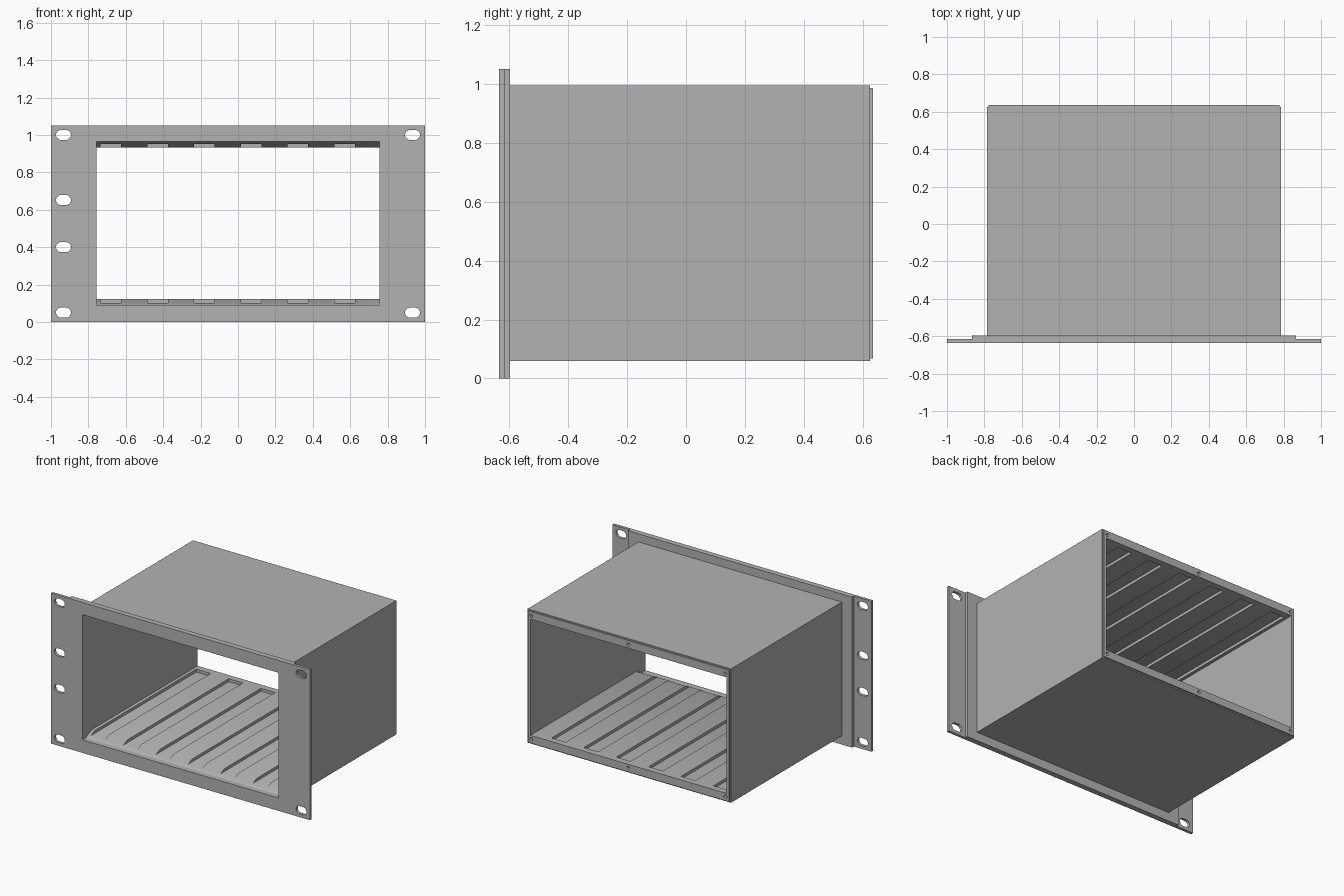
import bpy, bmesh, math

if "Cube" in bpy.data.objects:
    bpy.data.objects.remove(bpy.data.objects["Cube"], do_unlink=True)

grey = bpy.data.materials.new("plain_grey")
grey.use_nodes = True
colour = (0.45, 0.45, 0.45, 1)
grey.diffuse_color = colour
grey.node_tree.nodes["Principled BSDF"].inputs["Base Color"].default_value = colour

FRONT, FACE_BACK, SHELL_END, BACK = -0.635, -0.597, 0.625, 0.635
MID_Z = 0.527


def prism(name, points, to_3d, direction):
    """Extrude a flat outline into a solid."""
    bm = bmesh.new()
    face = bm.faces.new([bm.verts.new(to_3d(a, b)) for a, b in points])
    new = bmesh.ops.extrude_face_region(bm, geom=[face])["geom"]
    bmesh.ops.translate(bm, vec=direction,
                        verts=[v for v in new if isinstance(v, bmesh.types.BMVert)])
    bmesh.ops.recalc_face_normals(bm, faces=bm.faces)
    mesh = bpy.data.meshes.new(name)
    bm.to_mesh(mesh)
    bm.free()
    mesh.materials.append(grey)
    obj = bpy.data.objects.new(name, mesh)
    bpy.context.collection.objects.link(obj)
    return obj


def along_y(name, points, y0, y1):
    return prism(name, points, lambda x, z: (x, y0, z), (0, y1 - y0, 0))


def box(name, x0, x1, y0, y1, z0, z1):
    return along_y(name, [(x0, z0), (x1, z0), (x1, z1), (x0, z1)], y0, y1)


def slot(name, x, z, half, r, y0, y1, steps=12):
    """Round-ended slot; a half length of zero gives a round hole."""
    pts = []
    for side in (1, -1):
        for i in range(steps + (1 if half else 0)):
            t = math.pi * (i / steps - 0.5)
            pts.append((x + side * (half + r * math.cos(t)), z + side * r * math.sin(t)))
    return along_y(name, pts, y0, y1)


def cut(obj, cutters):
    for c in cutters:
        c.hide_render = True
        mod = obj.modifiers.new("cut", 'BOOLEAN')
        mod.operation, mod.solver, mod.object = 'DIFFERENCE', 'EXACT', c
        bpy.context.view_layer.objects.active = obj
        bpy.ops.object.modifier_apply(modifier=mod.name)
        bpy.data.objects.remove(c, do_unlink=True)


def smooth(obj):
    bpy.ops.object.select_all(action='DESELECT')
    obj.select_set(True)
    bpy.context.view_layer.objects.active = obj
    bpy.ops.object.shade_smooth_by_angle(angle=math.radians(30))


# Front panel: thick middle, thin mounting ears
ear_back, ear_x = -0.616, 0.865
outline = [(-1, FRONT), (1, FRONT), (1, ear_back), (ear_x, ear_back),
           (ear_x, FACE_BACK), (-ear_x, FACE_BACK), (-ear_x, ear_back), (-1, ear_back)]
panel = prism("front_panel", outline, lambda x, y: (x, y, 0), (0, 0, 1.05))
slots = [(-0.933, z) for z in (0.05, 0.4, 0.652, 1.0)] + [(0.933, z) for z in (0.05, 1.0)]
cut(panel, [box("panel_opening", -0.757, 0.757, -0.7, -0.5, 0.09, 0.964)]
    + [slot("ear_slot", x, z, 0.013, 0.027, -0.7, -0.5) for x, z in slots])
smooth(panel)

# Shell: hollow box with flared front mouth
shell = box("shell", -0.785, 0.785, FACE_BACK, SHELL_END, 0.06, 0.994)
mouth, ramp_end, extra = 0.437, -0.53, 0.03
bore = mouth - 0.032
half = [(FACE_BACK - extra, mouth), (FACE_BACK, mouth), (ramp_end, bore), (SHELL_END + extra, bore)]
bore_profile = [(y, MID_Z + h) for y, h in half] + [(y, MID_Z - h) for y, h in reversed(half)]
cutters = [prism("bore", bore_profile, lambda y, z: (-0.757, y, z), (1.514, 0, 0))]

# Guide grooves in floor and ceiling
for i in range(6):
    x = -0.68 + i * 0.25
    for s in (1, -1):
        z = sorted((MID_Z + s * 0.38, MID_Z + s * 0.425))
        cutters.append(box("groove", x - 0.055, x + 0.055, -0.65, 0.59, *z))

screws = [(x, MID_Z + s * 0.43) for x in (-0.75, 0, 0.75) for s in (1, -1)]


def screw_cutters():
    return [slot("screw_hole", x, z, 0, 0.011, 0.58, 0.7, 8) for x, z in screws]


cut(shell, cutters + screw_cutters())
smooth(shell)

# Rear rim, slightly smaller than the shell
rim = box("rear_rim", -0.777, 0.777, SHELL_END, BACK, 0.068, 0.986)
cut(rim, [box("rim_opening", -0.757, 0.757, 0.6, 0.7, MID_Z - bore, MID_Z + bore)]
    + screw_cutters())
smooth(rim)
